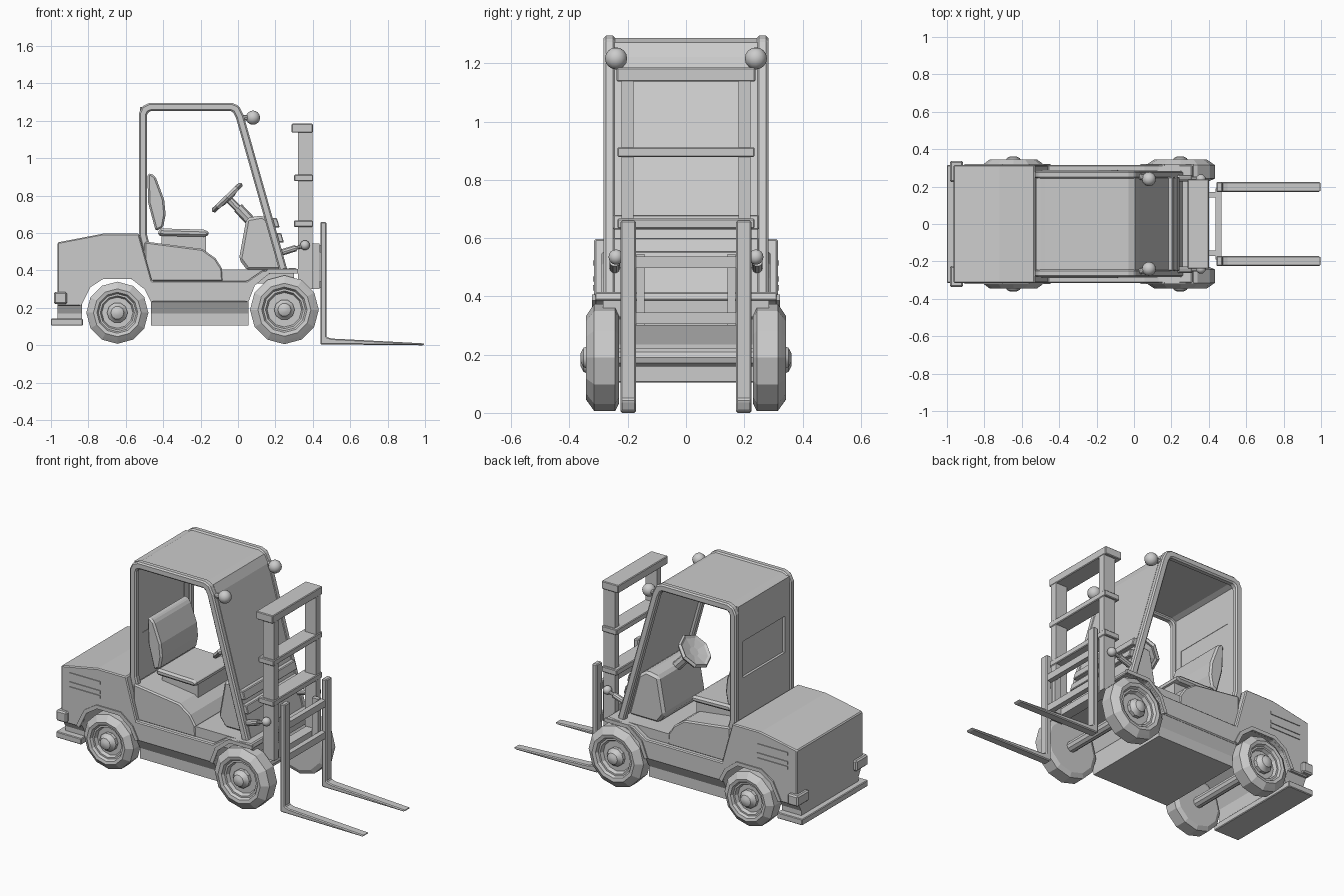
import bpy, bmesh, math
from mathutils import Vector, Matrix

old = bpy.data.objects.get("Cube")
if old:
    bpy.data.objects.remove(old, do_unlink=True)

grey = bpy.data.materials.new("plain_grey")
grey.use_nodes = True
grey.diffuse_color = (0.6, 0.6, 0.6, 1)
grey.node_tree.nodes["Principled BSDF"].inputs["Base Color"].default_value = grey.diffuse_color


def finish(name, bm, bevel=0, smooth=False):
    bmesh.ops.recalc_face_normals(bm, faces=bm.faces)
    mesh = bpy.data.meshes.new(name)
    bm.to_mesh(mesh)
    bm.free()
    mesh.materials.append(grey)
    ob = bpy.data.objects.new(name, mesh)
    bpy.context.collection.objects.link(ob)
    if bevel:
        mod = ob.modifiers.new("Bevel", "BEVEL")
        mod.width, mod.segments, mod.limit_method = bevel, 1, "ANGLE"
    if smooth:
        bpy.ops.object.select_all(action="DESELECT")
        ob.select_set(True)
        bpy.context.view_layer.objects.active = ob
        bpy.ops.object.shade_smooth_by_angle(angle=math.radians(35))
    return ob


def prism(name, outline, y0, y1, bevel=0):
    """Side outline (x, z) extruded from y0 to y1."""
    bm = bmesh.new()
    face = bm.faces.new([bm.verts.new((x, y0, z)) for x, z in outline])
    new = bmesh.ops.extrude_face_region(bm, geom=[face])["geom"]
    moved = [v for v in new if isinstance(v, bmesh.types.BMVert)]
    bmesh.ops.translate(bm, verts=moved, vec=(0, y1 - y0, 0))
    return finish(name, bm, bevel)


def box(name, x, y, z, bevel=0):
    return prism(name, [(x[0], z[0]), (x[1], z[0]), (x[1], z[1]), (x[0], z[1])], y[0], y[1], bevel)


def sides(maker, name, shape, y0, y1, **kw):
    maker("left_" + name, shape, y0, y1, **kw)
    maker("right_" + name, shape, -y1, -y0, **kw)


def band(path, t):
    """Closed outline of a strip lying t to the right of a path."""
    pts = [Vector(p) for p in path]
    inner = []
    for i, p in enumerate(pts):
        dirs = []
        if i > 0:
            dirs.append((p - pts[i - 1]).normalized())
        if i < len(pts) - 1:
            dirs.append((pts[i + 1] - p).normalized())
        normals = [Vector((d.y, -d.x)) for d in dirs]
        n = sum(normals, Vector((0, 0))).normalized()
        inner.append(p + n * t / n.dot(normals[0]))
    return pts + inner[::-1]


def lathe(name, profile, centre, axis, steps=12, smooth=False):
    """Turn (radius, height) points around an axis."""
    bm = bmesh.new()
    vs = [bm.verts.new((r, 0, h)) for r, h in profile]
    edges = [bm.edges.new(pair) for pair in zip(vs, vs[1:])]
    bmesh.ops.spin(bm, geom=vs + edges, cent=(0, 0, 0), axis=(0, 0, 1),
                   angle=math.tau, steps=steps, use_merge=False)
    bmesh.ops.remove_doubles(bm, verts=bm.verts, dist=0.0005)
    rot = Vector(axis).to_track_quat("Z", "Y").to_matrix().to_4x4()
    bmesh.ops.transform(bm, verts=bm.verts, matrix=Matrix.Translation(centre) @ rot)
    return finish(name, bm, 0, smooth)


def rod(name, a, b, r, steps=10):
    a, b = Vector(a), Vector(b)
    length = (b - a).length
    return lathe(name, [(0, 0), (r, 0), (r, length), (0, length)], a, b - a, steps, True)


def ball(name, centre, r):
    arc = [(r * math.sin(i * math.pi / 8), -r * math.cos(i * math.pi / 8)) for i in range(9)]
    return lathe(name, arc, centre, (0, 0, 1), 12, True)


# Body with wheel arches cut through its full width
rear_arch = [(-0.84, 0.21), (-0.79, 0.31), (-0.72, 0.355), (-0.57, 0.355), (-0.5, 0.3), (-0.465, 0.23)]
front_arch = [(0.055, 0.23), (0.09, 0.32), (0.17, 0.385), (0.32, 0.385)]
top = [(0.31, 0.415), (0.13, 0.4), (0.05, 0.345), (-0.46, 0.345),
       (-0.53, 0.597), (-0.72, 0.597), (-0.965, 0.55), (-0.965, 0.21)]
prism("body", rear_arch + front_arch + top, -0.315, 0.315, 0.006)
for label, arch in (("rear", rear_arch), ("front", front_arch)):
    sides(prism, label + "_arch_lip", band(arch, -0.022), 0.31, 0.322)


# Lower skirts, tapering inwards below the body sides
def skirt(name, x0, x1):
    bm = bmesh.new()
    section = [(0.31, 0.235), (0.275, 0.17), (0.275, 0.107)]
    section += [(-y, z) for y, z in reversed(section)]
    face = bm.faces.new([bm.verts.new((x0, y, z)) for y, z in section])
    new = bmesh.ops.extrude_face_region(bm, geom=[face])["geom"]
    bmesh.ops.translate(bm, vec=(x1 - x0, 0, 0),
                        verts=[v for v in new if isinstance(v, bmesh.types.BMVert)])
    finish(name, bm)


skirt("chassis_skirt", -0.465, 0.055)
skirt("rear_skirt", -0.965, -0.835)
box("rear_step", (-1.0, -0.83), (-0.315, 0.315), (0.105, 0.142), 0.004)
for s, side in ((1, "left"), (-1, "right")):
    box(side + "_rear_bumper", (-0.985, -0.915), sorted((s * 0.225, s * 0.338)), (0.22, 0.285), 0.008)
    for i, z in enumerate((0.43, 0.46, 0.515)):
        box(f"{side}_vent_{i}", (-0.905, -0.7), sorted((s * 0.31, s * 0.32)), (z - 0.009, z + 0.009))

# Cockpit floor, seat plinth and dashboard
box("cockpit_floor", (-0.1, 0.3), (-0.285, 0.285), (0.33, 0.405))
prism("seat_plinth", [(-0.5, 0.34), (-0.08, 0.34), (-0.085, 0.41), (-0.12, 0.465),
                      (-0.19, 0.515), (-0.5, 0.555)], -0.29, 0.29, 0.008)
prism("dashboard", [(0.05, 0.4), (0.25, 0.4), (0.18, 0.66), (0.13, 0.695), (0.045, 0.68),
                    (0.005, 0.46)], -0.2, 0.2, 0.015)

# Seat
box("seat_base", (-0.41, -0.17), (-0.14, 0.14), (0.5, 0.585))
prism("seat_cushion", [(-0.43, 0.585), (-0.17, 0.58), (-0.15, 0.595), (-0.17, 0.618), (-0.42, 0.625)],
      -0.18, 0.18, 0.012)
prism("seat_back", [(-0.44, 0.61), (-0.4, 0.63), (-0.387, 0.7), (-0.395, 0.78), (-0.44, 0.9),
                    (-0.465, 0.92), (-0.485, 0.915), (-0.48, 0.76)], -0.18, 0.18, 0.015)

# Steering wheel and column
tilt = Vector((-0.69, 0, 0.72))
hub = Vector((-0.058, 0, 0.79))
lathe("steering_wheel", [(0, -0.02), (0.035, -0.02), (0.085, -0.008), (0.102, -0.014), (0.11, 0),
                         (0.1, 0.014), (0.085, 0.005), (0.03, -0.005), (0, -0.005)], hub, tilt, 8)
rod("steering_column", hub - tilt * 0.01, (0.09, 0, 0.64), 0.02, 8)
rod("steering_sleeve", (0.0, 0, 0.735), (0.09, 0, 0.64), 0.028, 8)

# Cab frame, roof, windscreen and rear wall
loop = [(-0.47, 0.35), (-0.53, 0.59), (-0.53, 1.24), (-0.512, 1.278), (-0.475, 1.295), (-0.03, 1.295),
        (0.005, 1.28), (0.03, 1.23), (0.265, 0.4)]
sides(prism, "cab_frame", band(loop, 0.043), 0.243, 0.283, bevel=0.008)
shell = [(x, z - 0.008) for x, z in loop[3:]]
prism("roof_and_windscreen", band(shell, 0.018), -0.245, 0.245)
wall = (-0.523, -0.5)
box("rear_wall_lower", wall, (-0.245, 0.245), (0.55, 0.83))
box("rear_wall_upper", wall, (-0.245, 0.245), (1.05, 1.275))
for s, side in ((1, "left"), (-1, "right")):
    box(side + "_rear_wall_post", wall, sorted((s * 0.2, s * 0.245)), (0.83, 1.05))
box("rear_window", (-0.508, -0.502), (-0.2, 0.2), (0.83, 1.05))

# Slats across the lower windscreen
for i, z in enumerate((0.575, 0.655)):
    x = 0.265 - (z - 0.4) * 0.283
    prism(f"front_slat_{i}", [(x - 0.01, z - 0.025), (x + 0.03, z - 0.025), (x + 0.015, z + 0.025),
                              (x - 0.025, z + 0.025)], -0.25, 0.25, 0.004)

# Wheels and axles
for label, x, r, z in (("front", 0.248, 0.184, 0.19), ("rear", -0.645, 0.166, 0.174)):
    rod(label + "_axle", (x, -0.25, z), (x, 0.25, z), 0.032)
    for s, side in ((1, "left"), (-1, "right")):
        lathe(f"{side}_{label}_tyre",
              [(0, 0.23), (r * 0.85, 0.23), (r, 0.243), (r, 0.315), (r * 0.9, 0.328), (r * 0.77, 0.344),
               (r * 0.66, 0.34), (r * 0.61, 0.325), (r * 0.55, 0.325), (r * 0.5, 0.305), (0, 0.305)],
              (x, 0, z), (0, s, 0))
        lathe(f"{side}_{label}_hub", [(0, 0.3), (0.055, 0.3), (0.055, 0.325), (0.042, 0.335),
                                      (0.035, 0.352), (0.015, 0.362), (0, 0.362)],
              (x, 0, z), (0, s, 0), 10, True)

# Mast
for s, side in ((1, "left"), (-1, "right")):
    box(side + "_mast_rail", (0.322, 0.398), sorted((s * 0.18, s * 0.222)), (0.3, 1.15))
    box(side + "_carriage_plate", (0.395, 0.437), sorted((s * 0.143, s * 0.17)), (0.3, 0.545))
    rod(side + "_tilt_ram", (0.23, s * 0.245, 0.495), (0.31, s * 0.245, 0.52), 0.018)
    rod(side + "_tilt_rod", (0.3, s * 0.245, 0.517), (0.36, s * 0.245, 0.535), 0.01)
    ball(side + "_ram_joint", (0.358, s * 0.24, 0.535), 0.026)
    rod(side + "_ram_pin", (0.358, s * 0.2, 0.535), (0.358, s * 0.245, 0.535), 0.014)
    # Work lamps
    ball(side + "_lamp", (0.08, s * 0.24, 1.217), 0.038)
    rod(side + "_lamp_stub", (0.02, s * 0.255, 1.217), (0.07, s * 0.245, 1.217), 0.015)
box("mast_cap", (0.287, 0.4), (-0.238, 0.238), (1.137, 1.185), 0.004)
for i, z in enumerate((0.895, 0.65)):
    box(f"mast_crossbar_{i}", (0.3, 0.402), (-0.235, 0.235), (z - 0.017, z + 0.017), 0.004)
    # Slim the middle of the bar between the rails
box("mast_foot", (0.33, 0.39), (-0.2, 0.2), (0.3, 0.34))

# Forks and their crossbars
fork = [(0.44, 0.005), (0.99, 0), (1.0, 0.01), (0.5, 0.036), (0.472, 0.045), (0.472, 0.66), (0.44, 0.66)]
sides(prism, "fork", fork, 0.172, 0.225, bevel=0.008)
for i, z in enumerate((0.517, 0.325)):
    box(f"fork_crossbar_{i}", (0.436, 0.467), (-0.19, 0.19), (z - 0.02, z + 0.02))
